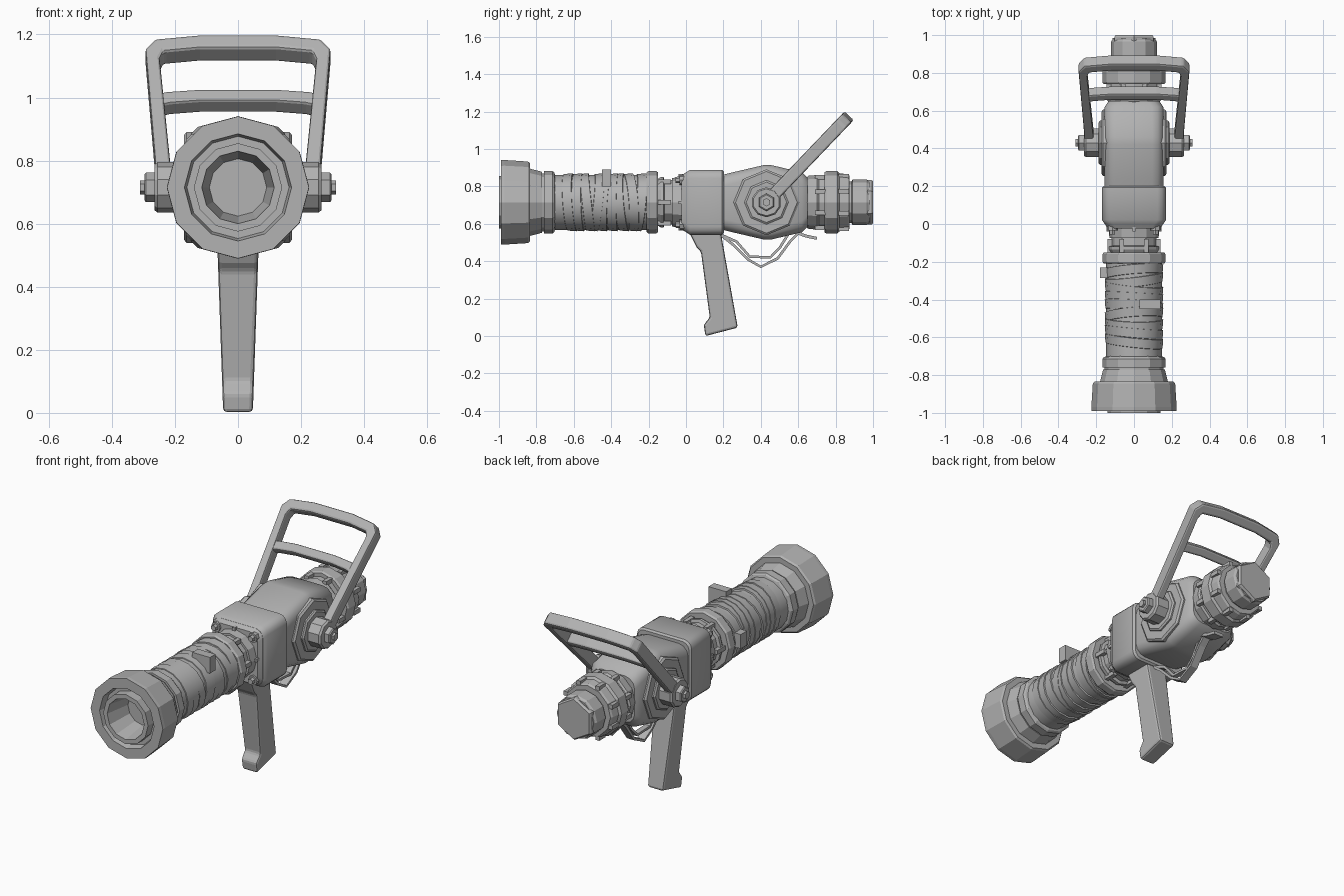
import bpy, bmesh, math, random
from math import sin, cos, pi, radians

if "Cube" in bpy.data.objects:
    bpy.data.objects.remove(bpy.data.objects["Cube"])

random.seed(4)
ZC = 0.715                      # height of the barrel axis
PIVOT_Y = 0.43
metal = bpy.data.materials.new("grey metal")
metal.diffuse_color = (0.45, 0.45, 0.45, 1)
metal.use_nodes = True
metal.node_tree.nodes["Principled BSDF"].inputs["Base Color"].default_value = metal.diffuse_color


def loft(name, rings, bevel=0, smooth=0, segments=2):
    """Skin a list of equal-length vertex rings and cap both ends."""
    bm = bmesh.new()
    rows = [[bm.verts.new(p) for p in ring] for ring in rings]
    n = len(rows[0])
    for a, b in zip(rows, rows[1:]):
        for i in range(n):
            j = (i + 1) % n
            bm.faces.new((a[i], a[j], b[j], b[i]))
    bm.faces.new(rows[0])
    bm.faces.new(rows[-1])
    bmesh.ops.remove_doubles(bm, verts=bm.verts, dist=1e-5)
    bmesh.ops.recalc_face_normals(bm, faces=bm.faces)
    me = bpy.data.meshes.new(name)
    bm.to_mesh(me)
    bm.free()
    me.materials.append(metal)
    ob = bpy.data.objects.new(name, me)
    bpy.context.collection.objects.link(ob)
    if bevel:
        m = ob.modifiers.new("bevel", 'BEVEL')
        m.width, m.segments, m.limit_method = bevel, segments, 'ANGLE'
        m.angle_limit = radians(35)
    if smooth:
        bpy.ops.object.select_all(action='DESELECT')
        ob.select_set(True)
        bpy.context.view_layer.objects.active = ob
        bpy.ops.object.shade_smooth_by_angle(angle=radians(smooth))
    return ob


def lathe(name, profile, n=12, x=0, z=ZC, tilt=(0, 0), smooth=0):
    """Turn (y, radius) pairs around an axis along y."""
    A = [2 * pi * i / n for i in range(n)]
    return loft(name, [[(x + r * sin(a), y + tilt[0] * cos(a) + tilt[1] * sin(a),
                         z + r * cos(a)) for a in A] for y, r in profile], smooth=smooth)


def side_lathe(name, profile, n, side):
    """Turn (x, radius) pairs around the pivot axis along x."""
    A = [2 * pi * i / n for i in range(n)]
    return loft(name, [[(side * x, PIVOT_Y + r * sin(a), ZC + r * cos(a)) for a in A]
                       for x, r in profile])


def rounded_loft(name, sections, smooth=40):
    """Loft rounded rectangles given as (y, half width, half height, corner radius)."""
    rings = []
    for y, w, h, c in sections:
        ring = []
        for k, (sx, sz) in enumerate(((1, 1), (-1, 1), (-1, -1), (1, -1))):
            for s in range(4):
                a = pi / 2 * (k + s / 3)
                ring.append((sx * (w - c) + c * cos(a), y, ZC + sz * (h - c) + c * sin(a)))
        rings.append(ring)
    return loft(name, rings, smooth=smooth)


def strip(name, path, width, thick, x=0):
    """Flat strap that follows a (y, z) path."""
    rings = []
    for i, (y, z) in enumerate(path):
        a, b = path[max(i - 1, 0)], path[min(i + 1, len(path) - 1)]
        d = math.hypot(b[0] - a[0], b[1] - a[1])
        ny, nz = -(b[1] - a[1]) / d * thick / 2, (b[0] - a[0]) / d * thick / 2
        rings.append([(x + width / 2, y + ny, z + nz), (x - width / 2, y + ny, z + nz),
                      (x - width / 2, y - ny, z - nz), (x + width / 2, y - ny, z - nz)])
    return loft(name, rings)


def box(name, x, y, z, bevel=0):
    """Box from (low, high) ranges."""
    return loft(name, [[(x[0], q, z[0]), (x[1], q, z[0]), (x[1], q, z[1]), (x[0], q, z[1])]
                       for q in y], bevel)


# Nozzle head with an inner tube and deep bore
lathe("nozzle_head", [(-0.80, 0), (-0.80, 0.083), (-1.0, 0.115), (-1.0, 0.14), (-0.95, 0.14),
                      (-0.95, 0.162), (-0.99, 0.17), (-0.99, 0.225), (-0.97, 0.226),
                      (-0.845, 0.218), (-0.835, 0.21), (-0.835, 0)])
lathe("bore_floor", [(-0.83, 0.083), (-0.802, 0.083)], 6)
lathe("nozzle_neck", [(-0.85, 0.18), (-0.835, 0.18), (-0.77, 0.163), (-0.77, 0.155),
                      (-0.76, 0.155), (-0.76, 0.168), (-0.715, 0.168), (-0.705, 0.16),
                      (-0.70, 0.145)])

# Barrel and its tape wrapping
lathe("barrel", [(-0.71, 0.147), (-0.19, 0.147)], 16, smooth=35)
for i in range(9):
    y = -0.645 + i * 0.046
    t = (random.uniform(-0.02, 0.02), random.uniform(-0.02, 0.02))
    lathe("tape_wrap", [(y, 0.146), (y + 0.002, 0.151), (y + 0.05, 0.155), (y + 0.052, 0.146)],
          16, tilt=t, smooth=35)
box("tape_end_top", (0.03, 0.14), (-0.45, -0.40), (0.80, 0.89))
box("tape_end_side", (-0.18, -0.12), (-0.285, -0.23), (0.69, 0.77))

# Collar and stepped neck in front of the housing
lathe("barrel_collar", [(-0.21, 0.14), (-0.21, 0.16), (-0.20, 0.167), (-0.16, 0.167),
                        (-0.15, 0.16), (-0.15, 0.125), (-0.135, 0.135), (-0.12, 0.135),
                        (-0.115, 0.118), (-0.075, 0.118), (-0.075, 0.13), (-0.02, 0.135),
                        (0.0, 0.13)], 12)
for k in range(6):
    a = pi / 3 * k + pi / 6
    cx, cz = 0.128 * sin(a), ZC + 0.128 * cos(a)
    box("neck_lug", (cx - 0.012, cx + 0.012), (-0.15, -0.08), (cz - 0.012, cz + 0.012))

# Square housing with bolted front plate
rounded_loft("housing", [(0.0, 0.155, 0.160, 0.045), (0.022, 0.17, 0.174, 0.045),
                         (0.192, 0.17, 0.174, 0.045), (0.202, 0.16, 0.165, 0.04)])
rounded_loft("front_plate", [(-0.025, 0.14, 0.145, 0.05), (0.005, 0.157, 0.162, 0.045)])
for sx in (-1, 1):
    for sz in (-1, 1):
        bx, bz = sx * 0.115, ZC + sz * 0.12
        lathe("plate_washer", [(-0.035, 0.027), (-0.01, 0.027)], 8, bx, bz)
        lathe("plate_bolt", [(-0.055, 0.016), (-0.03, 0.018)], 6, bx, bz)
    box("side_rib", (min(sx * 0.1, sx * 0.145), max(sx * 0.1, sx * 0.145)), (-0.04, 0.01),
        (ZC - 0.008, ZC + 0.008))
    zr = ZC + sx * 0.125
    box("upright_rib", (-0.008, 0.008), (-0.04, 0.01), (zr - 0.025, zr + 0.025))

# Bulging valve body
rounded_loft("valve_body", [(0.19, 0.155, 0.145, 0.06), (0.24, 0.156, 0.158, 0.06),
                            (0.42, 0.157, 0.20, 0.06), (0.46, 0.157, 0.198, 0.06),
                            (0.62, 0.155, 0.160, 0.06), (0.65, 0.135, 0.13, 0.06)])

# Pivot hardware on both sides
for s in (-1, 1):
    side_lathe("side_disc", [(0.14, 0.176), (0.163, 0.176), (0.172, 0.165)], 8, s)
    side_lathe("inner_disc", [(0.16, 0.118), (0.18, 0.118), (0.187, 0.108)], 8, s)
    side_lathe("pivot_hub", [(0.17, 0.08), (0.255, 0.08), (0.265, 0.072)], 10, s)
    side_lathe("pivot_nut", [(0.26, 0.047), (0.292, 0.047), (0.297, 0.04)], 6, s)
    side_lathe("pivot_tip", [(0.29, 0.022), (0.31, 0.022)], 6, s)

# Rear coupling
lathe("rear_coupling", [(0.62, 0.13), (0.64, 0.13), (0.655, 0.142), (0.70, 0.146), (0.71, 0.138),
                        (0.74, 0.138), (0.74, 0.160), (0.75, 0.167), (0.81, 0.167),
                        (0.82, 0.155), (0.865, 0.150), (0.875, 0.142), (0.875, 0.105),
                        (0.89, 0.105)])
lathe("rear_cap", [(0.87, 0.11), (0.885, 0.11), (0.89, 0.122), (0.965, 0.122), (0.975, 0.115),
                   (0.985, 0.115)], 12)
lathe("rear_plug", [(0.96, 0.12), (0.99, 0.12), (1.0, 0.112)], 6)
for k in range(8):
    a = pi / 4 * k + pi / 8
    for y0, y1, r in ((0.69, 0.745, 0.146), (0.815, 0.872, 0.152)):
        cx, cz = r * sin(a), ZC + r * cos(a)
        box("coupling_lug", (cx - 0.012, cx + 0.012), (y0, y1), (cz - 0.012, cz + 0.012))

# Bail handle, drawn as (x, distance along arm) and tilted back about the pivot
TILT = radians(46.3)


def bail(x, u, v):
    return (x, PIVOT_Y + u * cos(TILT) - v * sin(TILT), ZC + u * sin(TILT) + v * cos(TILT))


def bail_part(name, pairs, half):
    return loft(name, [[bail(ox, ou, half), bail(ix, iu, half), bail(ix, iu, -half),
                        bail(ox, ou, -half)] for ox, ou, ix, iu in pairs], bevel=0.01)


arm = [(0.262, 0.03, 0.212, 0.03), (0.264, 0.10, 0.216, 0.10), (0.294, 0.58, 0.248, 0.535),
       (0.262, 0.622, 0.236, 0.568), (0.12, 0.64, 0.12, 0.583)]
mirrored = [(-a, b, -c, d) for a, b, c, d in reversed(arm)]
bail_part("bail_frame", arm + mirrored, 0.034)
bail_part("bail_crossbar", [(0.245, 0.39, 0.245, 0.335), (0.225, 0.395, 0.215, 0.345),
                            (0.12, 0.405, 0.12, 0.355), (-0.12, 0.405, -0.12, 0.355),
                            (-0.225, 0.395, -0.215, 0.345), (-0.245, 0.39, -0.245, 0.335)], 0.03)

# Pistol grip: side outline, narrower toward the foot
outline = [(0.024, 0.56), (0.024, 0.54), (0.056, 0.476), (0.08, 0.45), (0.127, 0.10),
           (0.095, 0.06), (0.104, 0.0), (0.277, 0.045), (0.185, 0.56)]
loft("grip", [[(s * (0.047 + 0.035 * z), y, z) for y, z in outline] for s in (-1, 1)],
     bevel=0.012)

# Trigger guard, trigger and catch below the valve body
strip("trigger_guard", [(0.18, 0.545), (0.25, 0.49), (0.33, 0.41), (0.40, 0.37), (0.49, 0.415),
                        (0.56, 0.51), (0.61, 0.56)], 0.045, 0.014)
strip("trigger", [(0.19, 0.54), (0.27, 0.505), (0.34, 0.425), (0.45, 0.42), (0.50, 0.47),
                  (0.55, 0.55)], 0.03, 0.014)
strip("catch", [(0.55, 0.565), (0.60, 0.55), (0.64, 0.535), (0.70, 0.522)], 0.06, 0.016)
